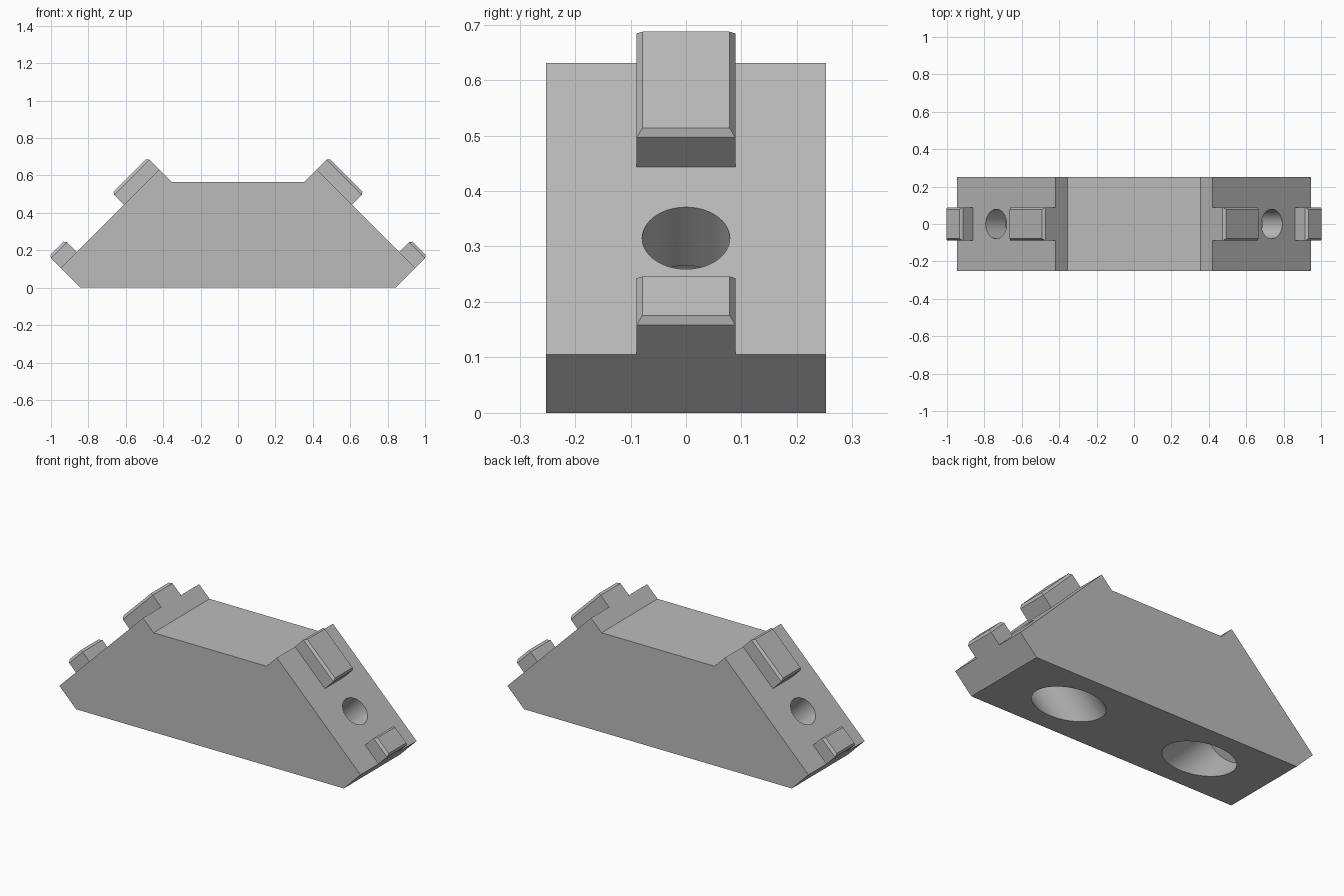
import bpy, bmesh, math
from mathutils import Matrix, Vector

if "Cube" in bpy.data.objects:
    bpy.data.objects.remove(bpy.data.objects["Cube"], do_unlink=True)

grey = bpy.data.materials.new("light_grey")
grey.use_nodes = True
COLOUR = (0.5, 0.5, 0.5, 1)
grey.diffuse_color = COLOUR
grey.node_tree.nodes["Principled BSDF"].inputs["Base Color"].default_value = COLOUR


def make_object(name, bm):
    bmesh.ops.recalc_face_normals(bm, faces=bm.faces)
    mesh = bpy.data.meshes.new(name)
    bm.to_mesh(mesh)
    bm.free()
    mesh.materials.append(grey)
    obj = bpy.data.objects.new(name, mesh)
    bpy.context.collection.objects.link(obj)
    return obj


def slope_frame(side, x, z):
    """Frame on a slanted face, with local z pointing out of it."""
    return Matrix.Translation((side * x, 0, z)) @ Matrix.Rotation(side * math.pi / 4, 4, "Y")


def tab(name, side, x, z, length, width=0.178, height=0.075, chamfer=0.0145):
    """Raised key with a chamfered top rim."""
    bm = bmesh.new()
    bmesh.ops.create_cube(bm, size=1)
    for v in bm.verts:
        v.co = Vector((v.co.x * length, v.co.y * width, (v.co.z + 0.5) * height))
    top = max(bm.faces, key=lambda f: f.calc_center_median().z)
    bmesh.ops.inset_region(bm, faces=[top], thickness=chamfer, depth=chamfer)
    bm.transform(slope_frame(side, x, z))
    return make_object(name, bm)


def bore(name, side, radius, top, bottom):
    """Cylinder cutter square to the slanted face, between two local depths."""
    bm = bmesh.new()
    bmesh.ops.create_cone(bm, cap_ends=True, segments=64, radius1=radius,
                          radius2=radius, depth=top - bottom)
    bm.transform(slope_frame(side, 0.737, 0.315) @ Matrix.Translation((0, 0, (top + bottom) / 2)))
    obj = make_object(name, bm)
    obj.hide_render = True
    return obj


# Bracket body: mirrored profile extruded front to back
half = [(0.842, 0), (0.947, 0.105), (0.421, 0.631), (0.355, 0.565)]
profile = half + [(-x, z) for x, z in reversed(half)]
bm = bmesh.new()
face = bm.faces.new([bm.verts.new((x, -0.252, z)) for x, z in profile])
extruded = bmesh.ops.extrude_face_region(bm, geom=[face])["geom"]
bmesh.ops.translate(bm, vec=(0, 0.504, 0),
                    verts=[g for g in extruded if isinstance(g, bmesh.types.BMVert)])
body = make_object("bracket_body", bm)

# Screw holes with wide counterbores opening underneath
cutters = []
for side in (1, -1):
    cutters.append(bore("screw_hole_cutter", side, 0.079, 0.1, -0.2))
    cutters.append(bore("counterbore_cutter", side, 0.147, -0.149, -0.75))

bpy.ops.object.select_all(action="DESELECT")
bpy.context.view_layer.objects.active = body
body.select_set(True)
for cutter in cutters:
    mod = body.modifiers.new("hole", "BOOLEAN")
    mod.operation = "DIFFERENCE"
    mod.solver = "EXACT"
    mod.object = cutter
    bpy.ops.object.modifier_apply(modifier=mod.name)
    bpy.data.objects.remove(cutter, do_unlink=True)
bpy.ops.object.shade_smooth_by_angle(angle=math.radians(30))

# Alignment tabs on both slanted faces
for side, label in ((1, "left"), (-1, "right")):
    tab(label + "_upper_tab", side, 0.515, 0.537, 0.266)
    tab(label + "_lower_tab", side, 0.9045, 0.1475, 0.12)
